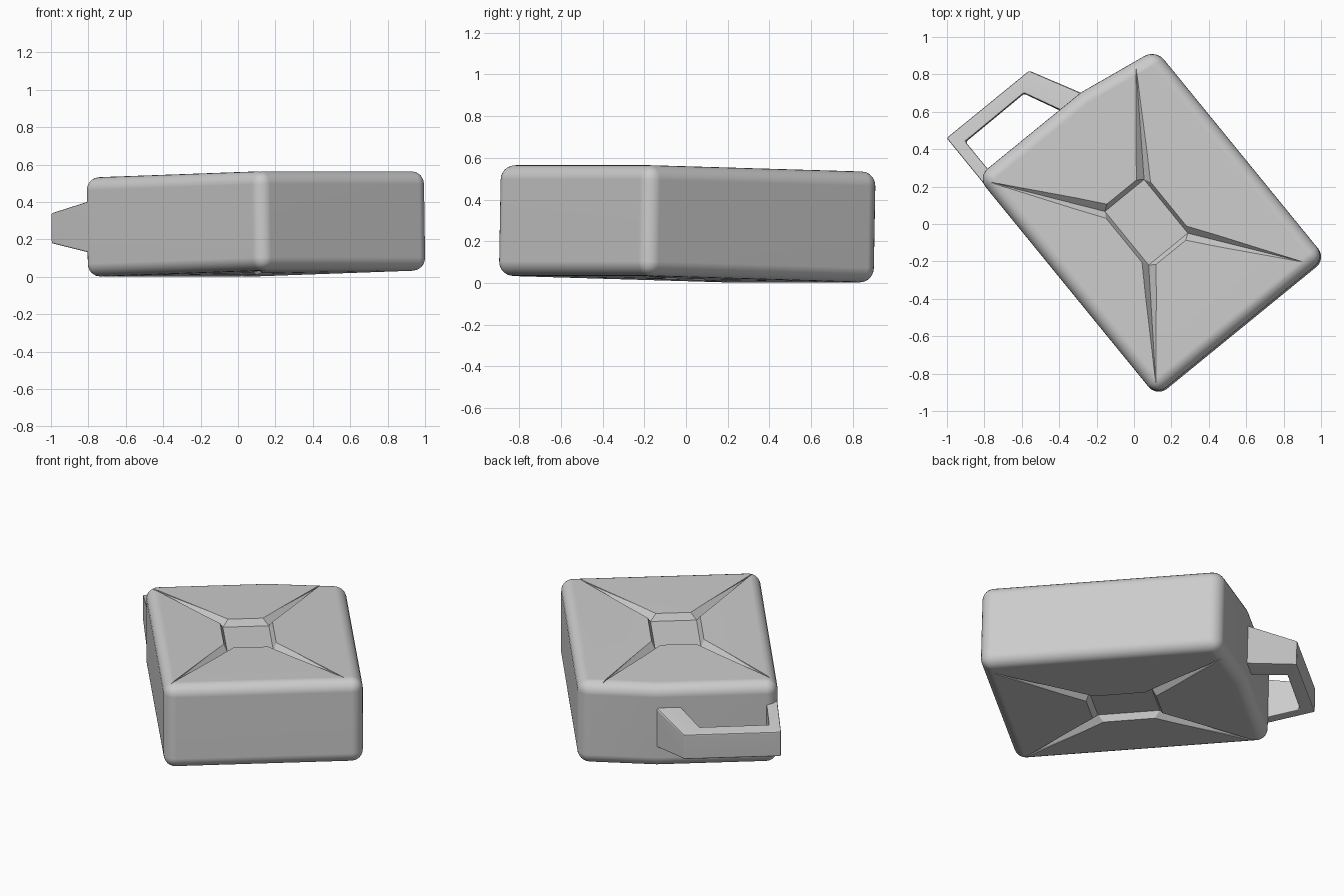
import bpy, bmesh, math
from mathutils import Matrix

cube = bpy.data.objects.get("Cube")
if cube:
    bpy.data.objects.remove(cube, do_unlink=True)

HALF = 0.266      # half thickness of the can
# The can lies on its side, turned and slightly tilted
POSE = (Matrix.Translation((0, 0, 0.282))
        @ Matrix.Rotation(math.radians(39.2), 4, 'Z')
        @ Matrix.Rotation(-0.023, 4, 'X'))

grey = bpy.data.materials.new("plain grey")
grey.use_nodes = True
colour = (0.6, 0.6, 0.6, 1)
grey.diffuse_color = colour
grey.node_tree.nodes["Principled BSDF"].inputs["Base Color"].default_value = colour


def make_object(name, bm):
    bmesh.ops.recalc_face_normals(bm, faces=bm.faces)
    mesh = bpy.data.meshes.new(name)
    bm.to_mesh(mesh)
    bm.free()
    mesh.materials.append(grey)
    obj = bpy.data.objects.new(name, mesh)
    bpy.context.collection.objects.link(obj)
    obj.matrix_world = POSE
    return obj


def add_bevel(obj, width, segments):
    mod = obj.modifiers.new("rounded edges", 'BEVEL')
    mod.width, mod.segments = width, segments
    mod.limit_method = 'ANGLE'
    mod.angle_limit = math.radians(30)


def finish(obj):
    bpy.ops.object.select_all(action='DESELECT')
    obj.select_set(True)
    bpy.context.view_layer.objects.active = obj
    for mod in list(obj.modifiers):
        bpy.ops.object.modifier_apply(modifier=mod.name)
    bpy.ops.object.shade_smooth_by_angle(angle=math.radians(28))
    obj.modifiers.new("even shading", 'WEIGHTED_NORMAL').keep_sharp = True


# Can body: five-sided outline with a slanted shoulder
outline = [(-0.49, -0.79), (0.68, -0.79), (0.68, 0.645), (0.225, 0.72), (-0.49, 0.72)]
bm = bmesh.new()
base = bm.faces.new([bm.verts.new((u, v, -HALF)) for u, v in outline])
top = bmesh.ops.extrude_face_region(bm, geom=[base])
bmesh.ops.translate(bm, vec=(0, 0, 2 * HALF),
                    verts=[g for g in top["geom"] if isinstance(g, bmesh.types.BMVert)])
body = make_object("can_body", bm)
add_bevel(body, 0.07, 6)

# Cross-shaped pressing on both broad sides: sunken centre, four tapering grooves
CU, CV = 0.057, -0.04
tips = [(0.572, -0.735), (0.54, 0.64), (-0.462, 0.663), (-0.446, -0.737)]
signs = [(1, -1), (1, 1), (-1, 1), (-1, -1)]
bm = bmesh.new()
for side in (1, -1):
    rim, floor, valley = [], [], []
    for i, ((su, sv), tip) in enumerate(zip(signs, tips)):
        near_end = (CU + su * 0.1, CV + sv * 0.21, HALF + 0.003)
        near_side = (CU + su * 0.155, CV + sv * 0.15, HALF + 0.003)
        point = (*tip, HALF - 0.008)
        order = [near_end, point, near_side] if i % 2 == 0 else [near_side, point, near_end]
        rim += order
        floor.append((CU + su * 0.135, CV + sv * 0.185, HALF - 0.04))

    def vert(p):
        return bm.verts.new((p[0], p[1], side * p[2]))
    low = [vert(p) for p in rim]
    high = [vert((p[0], p[1], HALF + 0.1)) for p in rim]
    flat = [vert(p) for p in floor]
    bm.faces.new(flat)
    bm.faces.new(high)
    for i in range(4):
        a, tip, b = low[3 * i:3 * i + 3]
        bm.faces.new((a, tip, flat[i]))
        bm.faces.new((tip, b, flat[i]))
        bm.faces.new((b, low[(3 * i + 3) % 12], flat[(i + 1) % 4], flat[i]))
    for i in range(12):
        j = (i + 1) % 12
        bm.faces.new((low[i], low[j], high[j], high[i]))
cutter = make_object("groove_cutter", bm)
cutter.hide_render = True
cut = body.modifiers.new("pressed cross", 'BOOLEAN')
cut.operation, cut.solver, cut.object = 'DIFFERENCE', 'EXACT', cutter
bpy.context.view_layer.update()
finish(body)
bpy.data.objects.remove(cutter, do_unlink=True)

# Carrying handle: a three-sided loop, thinner towards its outer bar
outer = [(-0.486, 0.65), (-0.486, 0.988), (0.084, 0.988), (0.26, 0.65)]
inner = [(-0.42, 0.65), (-0.42, 0.91), (-0.015, 0.913), (0.112, 0.65)]
bm = bmesh.new()


def ring(points, side):
    return [bm.verts.new((u, v, side * (0.08 + (0.988 - v) * 0.18))) for u, v in points]


ot, it, ob, ib = ring(outer, 1), ring(inner, 1), ring(outer, -1), ring(inner, -1)
for i in range(3):
    for p, q in ((ot, it), (it, ib), (ib, ob), (ob, ot)):
        bm.faces.new((p[i], p[i + 1], q[i + 1], q[i]))
for i in (0, 3):
    bm.faces.new((ot[i], it[i], ib[i], ob[i]))
handle = make_object("carry_handle", bm)
add_bevel(handle, 0.01, 2)
finish(handle)
